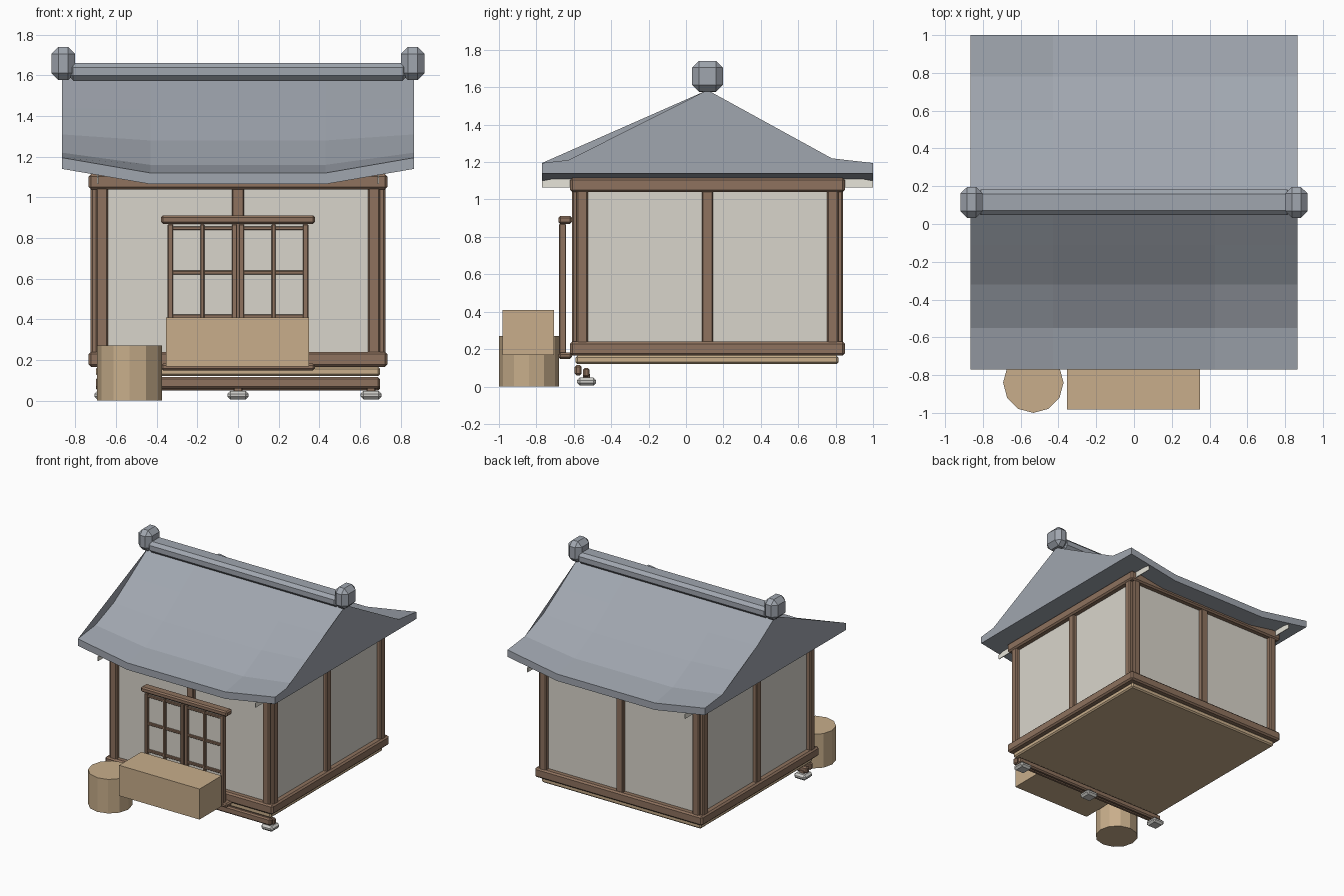
import bpy, bmesh, math
from mathutils import Matrix, Vector

cube = bpy.data.objects.get("Cube")
if cube:
    bpy.data.objects.remove(cube, do_unlink=True)


def material(name, r, g, b):
    def lin(c):
        c /= 255
        return c / 12.92 if c < 0.04 else ((c + 0.055) / 1.055) ** 2.4
    col = (lin(r), lin(g), lin(b), 1)
    m = bpy.data.materials.new(name)
    m.use_nodes = True
    m.diffuse_color = col
    m.node_tree.nodes["Principled BSDF"].inputs["Base Color"].default_value = col
    return m


ROOF = material("slate_grey", 160, 166, 175)
PAPER = material("wall_plaster", 217, 213, 203)
GABLE = material("gable_cream", 240, 237, 226)
WOOD = material("brown_wood", 142, 114, 94)
TAN = material("tan_wood", 200, 174, 139)
STONE = material("pale_stone", 205, 204, 200)

CY = 0.115  # depth of the building's centre line


def finish(name, bm, mat):
    bmesh.ops.recalc_face_normals(bm, faces=bm.faces)
    me = bpy.data.meshes.new(name)
    bm.to_mesh(me)
    bm.free()
    me.materials.append(mat)
    ob = bpy.data.objects.new(name, me)
    bpy.context.collection.objects.link(ob)
    return ob


def box(name, xs, ys, zs, mat, bevel=0.0, turn=None):
    bm = bmesh.new()
    bmesh.ops.create_cube(bm, size=1)
    mid = Vector([(a + b) / 2 for a, b in (xs, ys, zs)])
    size = [b - a for a, b in (xs, ys, zs)]
    for v in bm.verts:
        v.co = Vector([c * s for c, s in zip(v.co, size)]) + mid
    if bevel:
        bmesh.ops.bevel(bm, geom=bm.edges[:], offset=bevel, segments=1,
                        affect='EDGES', clamp_overlap=True)
    if turn:
        bm.transform(turn)
    return finish(name, bm, mat)


# Four identical framed walls, turned around the centre line
for i, side in enumerate(("front", "left", "back", "right")):
    turn = Matrix.Translation((0, CY, 0)) @ Matrix.Rotation(i * math.pi / 2, 4, 'Z')
    box(side + "_wall_panel", (-0.68, 0.68), (-0.69, -0.67), (0.2, 1.08), PAPER, 0, turn)
    for part, zs in (("bottom", (0.165, 0.24)), ("top", (1.04, 1.115))):
        box(f"{side}_{part}_beam", (-0.735, 0.735), (-0.735, -0.665), zs, WOOD, 0.012, turn)
    for part, x in (("first", -0.67), ("second", 0.67)):
        box(f"{side}_{part}_post", (x - 0.03, x + 0.03), (-0.725, -0.665),
            (0.18, 1.1), WOOD, 0.008, turn)
    box(side + "_middle_post", (-0.03, 0.03), (-0.72, -0.67), (0.2, 1.08), WOOD, 0.006, turn)

# Floor, front rails and foundation stones
box("floor_slab", (-0.7, 0.7), (-0.59, 0.815), (0.12, 0.165), TAN, 0.01)
box("front_rail", (-0.7, 0.7), (-0.595, -0.558), (0.06, 0.115), WOOD, 0.01)
box("inner_rail", (-0.7, 0.7), (-0.55, -0.515), (0.05, 0.1), WOOD, 0.01)
for side, x in (("right", -0.655), ("middle", 0), ("left", 0.655)):
    box(side + "_stone", (x - 0.052, x + 0.052), (-0.583, -0.48), (0.005, 0.048), STONE, 0.015)
    box(side + "_stub", (x - 0.022, x + 0.022), (-0.552, -0.513), (0.04, 0.07), WOOD, 0.004)

# Sliding doors with lattice
for part, zs in (("lintel", (0.87, 0.912)), ("sill", (0.148, 0.182))):
    box("door_" + part, (-0.378, 0.378), (-0.682, -0.61), zs, WOOD, 0.01)
for side, s in (("right", -1), ("left", 1)):
    c = 0.175 * s
    box(side + "_door_paper", (c - 0.16, c + 0.16), (-0.657, -0.65), (0.17, 0.87), PAPER)
    for k, (dx, w) in enumerate(((-0.158, 0.013), (0, 0.009), (0.158, 0.013))):
        box(f"{side}_door_stile_{k}", (c + dx - w, c + dx + w), (-0.678, -0.642),
            (0.17, 0.868), WOOD, 0.003)
    for k, z in enumerate((0.2, 0.415, 0.63, 0.848)):
        box(f"{side}_door_rail_{k}", (c - 0.16, c + 0.16), (-0.674, -0.645),
            (z - 0.009, z + 0.009), WOOD, 0.003)

# Crate and barrel
box("crate", (-0.355, 0.35), (-0.982, -0.705), (0.168, 0.41), TAN)
bm = bmesh.new()
bmesh.ops.create_cone(bm, cap_ends=True, segments=12, radius1=0.16, radius2=0.16, depth=0.27,
                      matrix=Matrix.Translation((-0.533, -0.84, 0.135)))
finish("barrel", bm, TAN)

# Sweeping roof: (distance from ridge, height, sag at mid length)
slope = [(0.225, 1.44, 0.01), (0.435, 1.31, 0.03), (0.665, 1.22, 0.06), (0.885, 1.195, 0.075)]
bottom = [(0.885, 1.14, 0.075)]
ring = [(-d, z, s) for d, z, s in (bottom + slope[::-1])] + [(0, 1.585, 0)] + slope + bottom
bm = bmesh.new()
rows = []
for x, sag in ((-0.865, 0), (-0.43, 1), (0.43, 1), (0.865, 0)):
    rows.append([bm.verts.new((x, CY + d, z - s * sag)) for d, z, s in ring])
n = len(ring)
for a, b in zip(rows, rows[1:]):
    for j in range(n):
        k = (j + 1) % n
        bm.faces.new((a[j], b[j], b[k], a[k]))
# End caps run straight from the ridge to the front eave
bm.faces.new([v for j, v in enumerate(rows[0]) if j not in (2, 3, 4)])
bm.faces.new([v for j, v in enumerate(rows[-1]) if j not in (3, 4)])
bmesh.ops.triangulate(bm, faces=[f for f in bm.faces if len(f.verts) > 4])
finish("roof", bm, ROOF)

# Gable boards below the roof ends
half = [(0.885, 1.065), (0.885, 1.1), (0.665, 1.14), (0.3, 1.3)]
outline = half + [(0, 1.48)] + [(-d, z) for d, z in half[::-1]]
for side, x in (("right", -0.69), ("left", 0.69)):
    bm = bmesh.new()
    face = bm.faces.new([bm.verts.new((x - 0.003, CY + d, z)) for d, z in outline])
    ext = bmesh.ops.extrude_face_region(bm, geom=[face])
    for v in ext["geom"]:
        if isinstance(v, bmesh.types.BMVert):
            v.co.x += 0.006
    finish(side + "_gable_board", bm, GABLE)

# Ridge beam and end caps
box("ridge_beam", (-0.835, 0.835), (CY - 0.068, CY + 0.068), (1.575, 1.662), ROOF, 0.024)
for side, s in (("right", -1), ("left", 1)):
    x = 0.86 * s
    box(side + "_ridge_knob", (x - 0.059, x + 0.059), (CY - 0.082, CY + 0.082),
        (1.577, 1.741), ROOF, 0.036)
